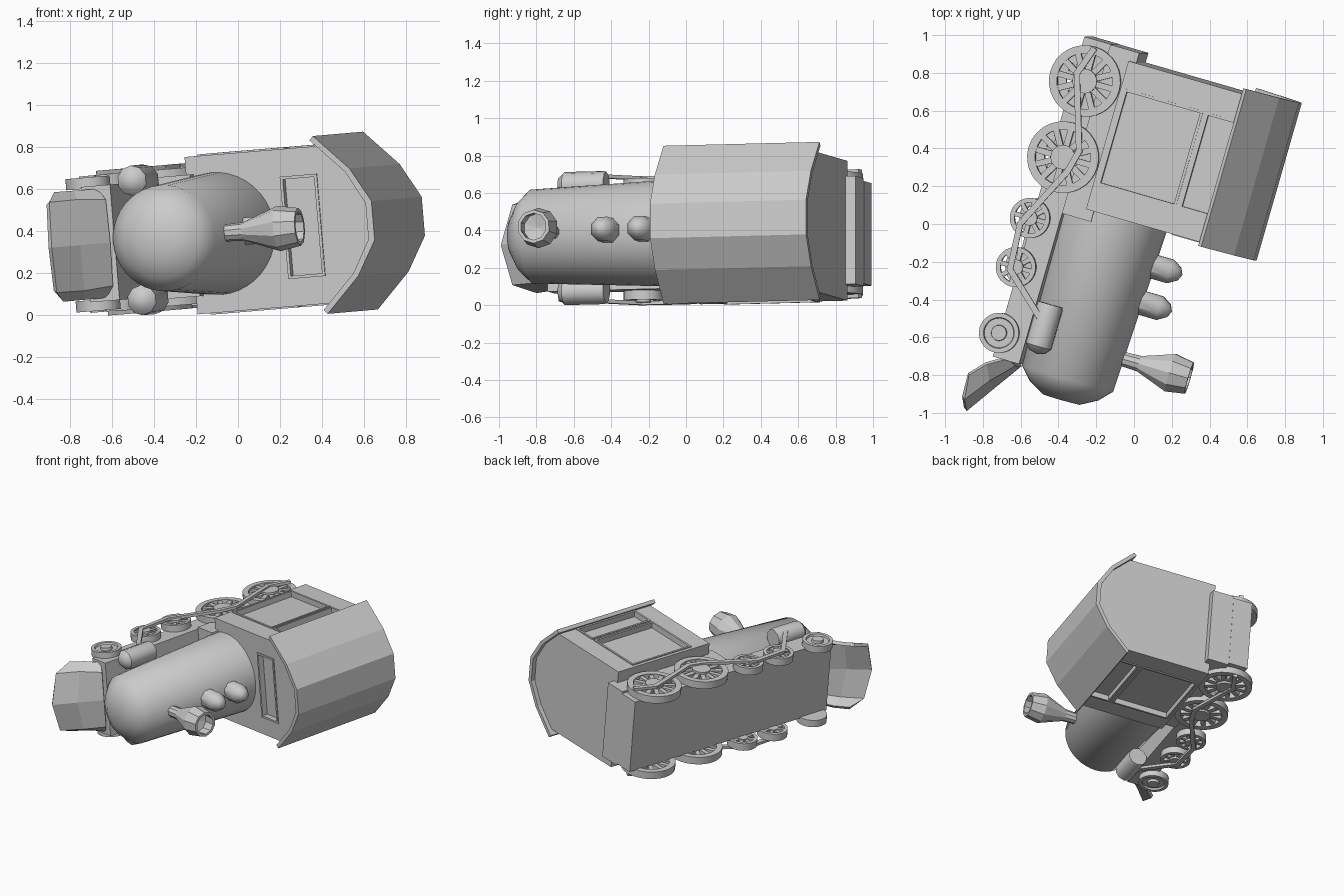
import bpy, bmesh
from math import sin, cos, pi, radians
from mathutils import Vector, Matrix

if "Cube" in bpy.data.objects:
    bpy.data.objects.remove(bpy.data.objects["Cube"])

# Local frame: x across, y toward the rear, z up. The engine lies tipped on its side.
B = Vector((0.2755, 0.961, 0.024)).normalized()
U = Vector((0.96, -0.276, 0.08))
U = (U - B * U.dot(B)).normalized()
X = B.cross(U)
M = Matrix.Translation((0, 0, 0.397)) @ Matrix((X, B, U)).transposed().to_4x4()


def finish(name, bm, smooth=None, mirror=False):
    bmesh.ops.remove_doubles(bm, verts=bm.verts, dist=1e-5)
    bmesh.ops.recalc_face_normals(bm, faces=bm.faces)
    me = bpy.data.meshes.new(name)
    bm.to_mesh(me)
    bm.free()
    ob = bpy.data.objects.new(name, me)
    bpy.context.collection.objects.link(ob)
    ob.matrix_world = M
    if smooth:
        bpy.ops.object.select_all(action='DESELECT')
        ob.select_set(True)
        bpy.context.view_layer.objects.active = ob
        bpy.ops.object.shade_smooth_by_angle(angle=radians(smooth))
    if mirror:
        ob.modifiers.new("Mirror", 'MIRROR').use_axis[0] = True
    return ob


def prism(bm, pts, axis, a, b):
    """Extrude a 2D outline along an axis from a to b."""
    def at(p, h):
        c = list(p)
        c.insert(axis, h)
        return bm.verts.new(c)
    lo = [at(p, a) for p in pts]
    hi = [at(p, b) for p in pts]
    bm.faces.new(lo)
    bm.faces.new(hi[::-1])
    n = len(pts)
    for i in range(n):
        j = (i + 1) % n
        bm.faces.new((lo[i], hi[i], hi[j], lo[j]))


def box(bm, x0, x1, y0, y1, z0, z1):
    prism(bm, [(x0, y0), (x1, y0), (x1, y1), (x0, y1)], 2, z0, z1)


def lathe(bm, prof, n, axis, centre, turn=0.0):
    """Spin (radius, height) points about an axis through a 2D centre."""
    rings = []
    for r, h in prof:
        ring = []
        for i in range(n if r > 0 else 1):
            t = 2 * pi * (i + turn) / n
            c = [centre[0] + r * cos(t), centre[1] + r * sin(t)]
            c.insert(axis, h)
            ring.append(bm.verts.new(c))
        rings.append(ring)
    for p, q in zip(rings, rings[1:]):
        for i in range(n):
            j = (i + 1) % n
            f = [p[i % len(p)], p[j % len(p)], q[j % len(q)], q[i % len(q)]]
            bm.faces.new(list(dict.fromkeys(f)))


def bar(bm, p, q, w, x0, x1, ext=0.0):
    """Flat bar between two (y, z) points."""
    p, q = Vector(p), Vector(q)
    d = (q - p).normalized()
    s = Vector((-d.y, d.x)) * w / 2
    p, q = p - d * ext, q + d * ext
    prism(bm, [p + s, q + s, q - s, p - s], 0, x0, x1)


# Chassis and rear deck
bm = bmesh.new()
box(bm, -0.275, 0.275, -0.875, 0.887, -0.505, -0.36)
finish("chassis", bm)
bm = bmesh.new()
box(bm, -0.29, 0.29, -0.045, 0.885, -0.36, -0.2)
finish("deck", bm)

# Boiler with chamfered nose
bm = bmesh.new()
lathe(bm, [(0, 0.05), (0.293, 0.05), (0.252, -0.884), (0.19, -0.95), (0.10, -1.0), (0, -1.003)],
      40, 1, (0, -0.113))
finish("boiler", bm, 60)

# Cab with recessed windows
bm = bmesh.new()
half = [(0.375, -0.237), (0.375, 0.43), (0.25, 0.55), (0.09, 0.642)]
prism(bm, half + [(-x, z) for x, z in half[::-1]], 1, 0.014, 0.83)
cab = finish("cab", bm)
D = 0.035
side_windows = [(0.17, 0.67, -0.2, 0.205), (0.17, 0.67, 0.25, 0.4)]
bm = bmesh.new()
for s in (-1, 1):
    for y0, y1, z0, z1 in side_windows:
        x0, x1 = sorted((s * (0.375 - D), s * 0.45))
        box(bm, x0, x1, y0, y1, z0, z1)
box(bm, -0.23, 0.23, -0.05, 0.014 + D, 0.24, 0.395)
cutter = finish("window_cutter", bm)
cutter.hide_render = True
mod = cab.modifiers.new("Windows", 'BOOLEAN')
mod.operation = 'DIFFERENCE'
mod.solver = 'EXACT'
mod.object = cutter
bpy.context.view_layer.objects.active = cab
bpy.ops.object.modifier_apply(modifier=mod.name)
bpy.data.objects.remove(cutter)

# Window frames
W = 0.014
bm = bmesh.new()
for y0, y1, z0, z1 in side_windows:
    for a in ((y0 - W, y1 + W, z0 - W, z0), (y0 - W, y1 + W, z1, z1 + W),
              (y0 - W, y0, z0, z1), (y1, y1 + W, z0, z1)):
        box(bm, 0.365, 0.382, *a)
finish("side_window_frames", bm, mirror=True)
bm = bmesh.new()
for x0, x1, z0, z1 in ((-0.244, 0.244, 0.226, 0.24), (-0.244, 0.244, 0.395, 0.409),
                       (-0.244, -0.23, 0.24, 0.395), (0.23, 0.244, 0.24, 0.395)):
    box(bm, x0, x1, 0.007, 0.024, z0, z1)
finish("front_window_frame", bm)

# Five-panel roof shell
bm = bmesh.new()
outer = [(0.424, 0.41), (0.256, 0.577), (0.093, 0.672)]
inner = [(0.404, 0.392), (0.244, 0.552), (0.087, 0.642)]
mir = lambda pts: [(-x, z) for x, z in pts[::-1]]
prism(bm, outer + mir(outer) + [(-x, z) for x, z in inner] + inner[::-1], 1, -0.007, 0.861)
finish("roof", bm)

# Chimney with hollow top
bm = bmesh.new()
lathe(bm, [(0, 0.08), (0.038, 0.08), (0.044, 0.23), (0.062, 0.28), (0.108, 0.405), (0.09, 0.508),
           (0.072, 0.508), (0.078, 0.42), (0, 0.40)], 10, 2, (0, -0.703))
finish("chimney", bm)

# Steam domes
for name, y in (("rear_dome", -0.188), ("front_dome", -0.39)):
    bm = bmesh.new()
    lathe(bm, [(0, 0.05), (0.07, 0.05), (0.07, 0.255), (0.038, 0.305), (0, 0.322)], 8, 2, (0, y), 0.5)
    finish(name, bm, 40)

# Cylinders beside the boiler
bm = bmesh.new()
lathe(bm, [(0, -0.525), (0.068, -0.525), (0.072, -0.54), (0.072, -0.755), (0.045, -0.785), (0, -0.797)],
      10, 1, (0.285, -0.285))
finish("steam_cylinders", bm, 40, True)


# Spoked wheels
def wheel(name, y, z, r, rim, hub, n, w):
    bm = bmesh.new()
    a, b = 0.27, 0.325
    lathe(bm, [(rim, a), (r, a), (r, b), (rim, b), (rim, a)], 32, 0, (y, z))
    lathe(bm, [(0, a), (hub, a), (hub, b + 0.008), (0, b + 0.008)], 20, 0, (y, z))
    for i in range(n):
        t = 2 * pi * i / n
        d = Vector((cos(t), sin(t)))
        c = Vector((y, z))
        bar(bm, c + d * hub * 0.8, c + d * (rim + 0.004), w, a + 0.005, b - 0.007)
    finish(name, bm, 30, True)


wheel("rear_drive_wheels", 0.662, -0.435, 0.19, 0.148, 0.065, 12, 0.032)
wheel("front_drive_wheels", 0.243, -0.435, 0.19, 0.148, 0.065, 12, 0.032)
wheel("rear_small_wheels", -0.115, -0.515, 0.106, 0.082, 0.04, 8, 0.024)
wheel("front_small_wheels", -0.385, -0.515, 0.106, 0.082, 0.04, 8, 0.024)

# Solid leading wheels with stepped rings
bm = bmesh.new()
lathe(bm, [(0, 0.265), (0.106, 0.265), (0.106, 0.318), (0.082, 0.318), (0.078, 0.305), (0.042, 0.305),
           (0.04, 0.325), (0, 0.325)], 32, 0, (-0.745, -0.505))
finish("leading_wheels", bm, 30, True)

# Connecting rods
bm = bmesh.new()
path = [(-0.6, -0.325), (-0.405, -0.54), (-0.157, -0.555), (0.178, -0.39),
        (0.298, -0.36), (0.69, -0.485), (0.838, -0.435)]
for p, q in zip(path, path[1:]):
    bar(bm, p, q, 0.032, 0.325, 0.345, 0.008)
finish("connecting_rods", bm, mirror=True)

# Plough at the front
bm = bmesh.new()
rows = [[(0.25, -0.86, -0.43), (0.2, -0.885, -0.39), (0, -0.89, -0.385)],
        [(0.25, -0.92, -0.53), (0.21, -1.0, -0.5), (0, -1.045, -0.49)],
        [(0.25, -1.0, -0.605), (0.21, -1.13, -0.6), (0, -1.19, -0.59)]]
grid = [[bm.verts.new(p) for p in r + [(-x, y, z) for x, y, z in r[1::-1]]] for r in rows]
for p, q in zip(grid, grid[1:]):
    for i in range(4):
        bm.faces.new((p[i], p[i + 1], q[i + 1], q[i]))
plough = finish("plough", bm)
sol = plough.modifiers.new("Thickness", 'SOLIDIFY')
sol.thickness = 0.025
sol.offset = 0
